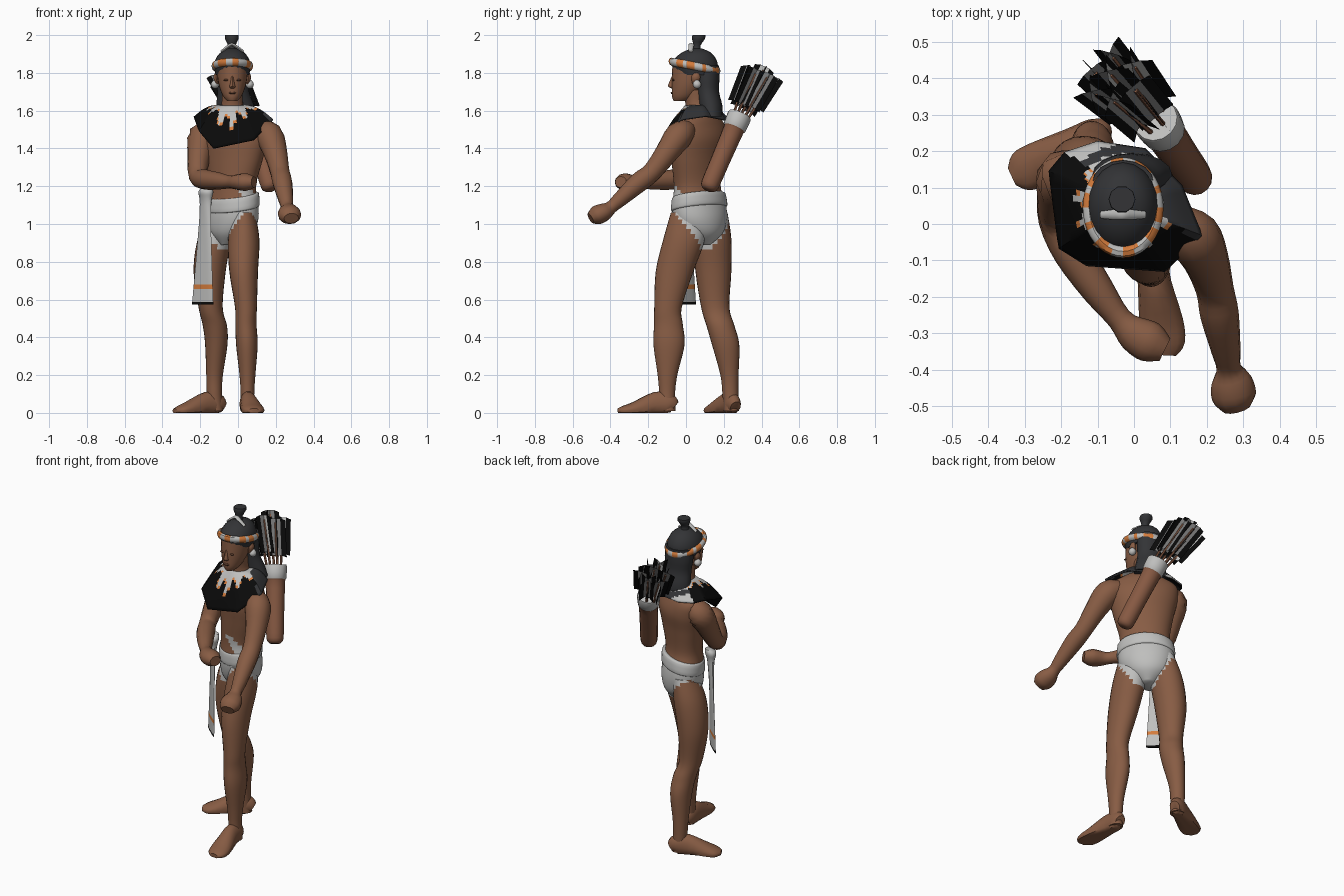
import bpy, bmesh, math, random
from mathutils import Vector

if "Cube" in bpy.data.objects:
    bpy.data.objects.remove(bpy.data.objects["Cube"])
random.seed(4)

# Colours
COL = {"skin": (.245, .108, .058), "cloth_white": (.52, .52, .51), "hair_charcoal": (.033, .034, .037),
       "feather_black": (.003, .003, .003), "bead_orange": (.66, .2, .045), "feather_grey": (.2, .2, .2),
       "leather": (.24, .1, .055), "face_dark": (.17, .073, .04)}
NAMES = list(COL)
MATS = []
for k in NAMES:
    m = bpy.data.materials.new(k)
    m.diffuse_color = (*COL[k], 1)
    m.use_nodes = True
    m.node_tree.nodes["Principled BSDF"].inputs["Base Color"].default_value = m.diffuse_color
    MATS.append(m)


def make(name, verts, faces, rule):
    """Mesh object; rule is a colour name or a function of the face centre."""
    me = bpy.data.meshes.new(name)
    me.from_pydata([tuple(v) for v in verts], [], faces)
    for m in MATS:
        me.materials.append(m)
    bm = bmesh.new()
    bm.from_mesh(me)
    bmesh.ops.recalc_face_normals(bm, faces=bm.faces)
    for f in bm.faces:
        f.material_index = NAMES.index(rule if isinstance(rule, str) else rule(f.calc_center_median()))
    bm.to_mesh(me)
    bm.free()
    ob = bpy.data.objects.new(name, me)
    bpy.context.collection.objects.link(ob)
    return ob


def smooth_rows(rows, steps):
    """Catmull-Rom interpolation of tuples."""
    n, out = len(rows), []
    get = lambda i: rows[max(0, min(n - 1, i))]
    for i in range(n - 1):
        for s in range(steps):
            t = s / steps
            out.append(tuple(.5 * (2 * q + (r - p) * t + (2 * p - 5 * q + 4 * r - u) * t * t
                                   + (3 * q - p - 3 * r + u) * t ** 3)
                             for p, q, r, u in zip(get(i - 1), get(i), get(i + 1), get(i + 2))))
    return out + [rows[-1]]


def loft(name, rows, rule, n=14, steps=3, along=False, floor=False):
    """Skin ellipses (x, y, z, a, b, angle); horizontal, or across the path if along."""
    rows = [tuple(r) + ((r[3],) if len(r) == 4 else ()) for r in rows]
    rows = smooth_rows([r if len(r) == 6 else r + (0,) for r in rows], steps)
    P = [Vector(r[:3]) for r in rows]
    verts, faces = [], []
    for i, r in enumerate(rows):
        if along:
            t = (P[min(i + 1, len(P) - 1)] - P[max(i - 1, 0)]).normalized()
            u = t.cross(Vector((0, 0, 1))).normalized()
            w = u.cross(t)
        else:
            g = math.radians(r[5])
            u, w = Vector((math.cos(g), math.sin(g), 0)), Vector((-math.sin(g), math.cos(g), 0))
        for k in range(n):
            h = 2 * math.pi * k / n
            v = P[i] + u * r[3] * math.cos(h) + w * r[4] * math.sin(h)
            if floor:
                v.z = max(v.z, 0)
            verts.append(v)
    for i in range(len(rows) - 1):
        for k in range(n):
            a, b = i * n + k, i * n + (k + 1) % n
            faces.append((a, b, b + n, a + n))
    faces += [tuple(range(n)), tuple(range(len(verts) - n, len(verts)))]
    return make(name, verts, faces, rule)


# Loincloth and shoulder strap are coloured regions of the body
def frontness(c):
    return -(c[0] + .03) * .73 - (c[1] - .07) * .68


def body_colour(c):
    x, y, z = c
    side = (x + .03) * .68 - (y - .07) * .73
    front = frontness(c)
    if .87 < z < 1.12 - .2 * front and abs(side) < (.035 if front > 0 else .06) + (z - .88) * .7:
        return "cloth_white"
    if front > -.03 and 1.1 < z < 1.24 and abs(z - 1.36 + 1.1 * (x + .13)) < .04:
        return "cloth_white"
    return "skin"


loft("torso", [(-.04, .08, .89, .04, .06, -48), (-.035, .08, .95, .12, .105, -48), (-.03, .075, 1.02, .155, .12, -48),
               (-.03, .07, 1.1, .16, .117, -48), (-.03, .06, 1.2, .142, .104, -44), (-.02, .06, 1.34, .17, .113, -38),
               (-.015, .065, 1.45, .195, .122, -36), (-.015, .067, 1.53, .19, .1, -35), (-.02, .065, 1.58, .125, .08, -28),
               (-.03, .06, 1.62, .062, .062, 0), (-.03, .045, 1.71, .055, .06, 0)], body_colour, n=48, steps=6)
belt = loft("waistband", [(-.03, .07, 1.08, .16, .117, -48), (-.03, .07, 1.09, .168, .124, -48),
                          (-.03, .068, 1.145, .162, .12, -46), (-.03, .066, 1.155, .15, .11, -46)], "cloth_white", n=24)
for v in belt.data.vertices:
    v.co.z -= .2 * frontness(v.co)

# Legs and feet
loft("left_leg", [(.03, .01, 1.06, .06, .09), (.03, -.01, .92, .083, .11), (.03, -.06, .75, .076, .1),
                  (.042, -.095, .56, .058, .073), (.042, -.093, .47, .056, .076), (.047, -.09, .36, .057, .082),
                  (.05, -.098, .2, .042, .052), (.05, -.1, .1, .036, .042), (.052, -.1, .01, .038, .045)],
     body_colour, n=24, steps=6)
loft("right_leg", [(-.09, .14, 1.06, .06, .08), (-.125, .14, .92, .088, .1), (-.15, .145, .75, .085, .095),
                   (-.145, .155, .56, .064, .075), (-.122, .183, .46, .064, .074), (-.115, .21, .36, .059, .072),
                   (-.124, .23, .2, .044, .048), (-.125, .235, .1, .04, .042), (-.118, .24, .01, .04, .04)],
     body_colour, n=24, steps=6)
loft("left_foot", [(.05, -.062, .03, .03, .035), (.05, -.09, .045, .042, .06), (.056, -.16, .042, .046, .07),
                   (.075, -.27, .02, .06, .04), (.085, -.33, .012, .055, .026), (.085, -.36, .01, .03, .014)],
     "skin", along=True, floor=True)
loft("right_foot", [(-.082, .262, .03, .03, .035), (-.11, .248, .045, .042, .06), (-.165, .22, .042, .046, .07),
                    (-.265, .165, .02, .06, .04), (-.31, .142, .012, .055, .026), (-.335, .13, .01, .026, .014)],
     "skin", along=True, floor=True)

# Arms with closed fists
loft("left_arm", [(.11, .01, 1.5, .05), (.163, -.035, 1.47, .074), (.198, -.1, 1.38, .063), (.222, -.18, 1.275, .052),
                  (.235, -.25, 1.22, .053), (.253, -.35, 1.13, .04), (.26, -.395, 1.09, .034),
                  (.268, -.43, 1.065, .056, .047), (.275, -.475, 1.045, .061, .05), (.282, -.505, 1.03, .04, .03)],
     "skin", n=12, along=True)
loft("right_arm", [(-.13, .135, 1.5, .05), (-.188, .13, 1.465, .076), (-.205, .08, 1.37, .063), (-.212, .01, 1.255, .05),
                   (-.17, -.075, 1.235, .053), (-.1, -.18, 1.228, .045), (-.04, -.26, 1.222, .034),
                   (.0, -.3, 1.222, .05, .042), (.045, -.325, 1.222, .056, .046), (.085, -.345, 1.222, .034, .03)],
     "skin", n=12, along=True)

# Head and face
loft("head", [(-.03, -.03, 1.65, .026, .035), (-.03, -.012, 1.675, .048, .062), (-.03, .008, 1.72, .067, .083),
              (-.03, .025, 1.77, .078, .1), (-.03, .04, 1.84, .085, .112)], "skin", n=24)
loft("nose", [(-.03, -.064, 1.785, .007, .01), (-.03, -.075, 1.745, .011, .016), (-.03, -.078, 1.728, .016, .017),
              (-.03, -.068, 1.718, .011, .01)], "skin", n=8, steps=2)
loft("lips", [(-.03, -.067, 1.687, .014, .01), (-.03, -.07, 1.694, .02, .012), (-.03, -.069, 1.7, .015, .01)],
     "face_dark", n=8, steps=1)
for s, side in ((-1, "right"), (1, "left")):
    x = -.03 + s * .033
    loft(side + "_eye", [(x, -.066, 1.757, .008, .004), (x, -.067, 1.762, .014, .006), (x, -.066, 1.767, .008, .004)],
         "face_dark", n=8, steps=1)
    e = -.03 + s * .078
    loft(side + "_ear", [(e, .05, 1.74, .01, .015), (e + s * .008, .052, 1.775, .014, .024),
                         (e + s * .006, .055, 1.8, .008, .015)], "skin", n=8)
    e += s * .014
    loft(side + "_earring", [(e, .058, 1.718, .008, .008), (e, .058, 1.728, .019, .02), (e, .058, 1.745, .021, .023),
                             (e, .058, 1.762, .008, .008)], "cloth_white", n=10, steps=2)

# Hair, topknot and its tie
loft("hair_cap", [(-.03, .055, 1.79, .09, .105), (-.03, .047, 1.84, .097, .122), (-.03, .05, 1.88, .085, .105),
                  (-.03, .055, 1.91, .06, .073), (-.032, .057, 1.928, .026, .03)], "hair_charcoal", n=20)
loft("back_hair", [(-.03, .11, 1.84, .085, .065), (-.03, .112, 1.77, .088, .065), (-.025, .115, 1.7, .084, .06),
                   (-.015, .13, 1.63, .1, .062), (-.005, .135, 1.57, .11, .06)], "hair_charcoal", n=16)
loft("topknot", [(-.033, .055, 1.915, .028), (-.033, .058, 1.945, .02), (-.033, .066, 1.98, .036),
                 (-.033, .068, 2.0, .036)], "hair_charcoal", n=10, steps=2)
loft("topknot_tie", [(-.09, .025, 1.912, .01, .006), (-.055, .026, 1.938, .014, .008), (-.032, .028, 1.95, .015, .008),
                     (-.008, .026, 1.938, .014, .008), (.03, .025, 1.912, .01, .006)], "cloth_white", n=8, along=True)

# Headband: wrapped ring of alternating beads
bpy.ops.mesh.primitive_torus_add(major_segments=40, minor_segments=8, major_radius=1, minor_radius=.18)
band = bpy.context.object
band.name = "headband"
for v in band.data.vertices:
    h = math.atan2(v.co.y, v.co.x)
    r = math.hypot(v.co.x, v.co.y) - 1
    y = math.sin(h) * (.12 + r * .1)
    v.co = (-.03 + math.cos(h) * (.093 + r * .1), .045 + y, 1.836 + v.co.z * .12 - y * .19)
for m in MATS:
    band.data.materials.append(m)
for p in band.data.polygons:
    h = math.atan2(p.center.y - .045, p.center.x + .03) / (2 * math.pi) % 1
    p.material_index = NAMES.index("bead_orange" if int(h * 20) % 2 else "cloth_white")

# Feathered collar: surface from the neck out to an angular outline
corners = [Vector(p) for p in ((-.232, .145, 1.565), (-.205, -.065, 1.49), (-.13, -.112, 1.4), (.085, -.128, 1.445),
                               (.185, -.03, 1.55), (.13, .105, 1.57), (.03, .205, 1.55), (-.1, .225, 1.55),
                               (-.19, .195, 1.555))]
outline = [p.lerp(corners[(i + 1) % 9], s / 8) for i, p in enumerate(corners) for s in range(8)]
RAD = 14
cv, cf, N = [], [], len(outline)
for j in range(RAD + 1):
    t = j / RAD
    for p in outline:
        d = Vector((p.x + .03, p.y - .055, 0)).normalized()
        v = (Vector((-.03, .055, 1.625)) + d * .058).lerp(p, t)
        v.z += .022 * math.sin(math.pi * t)
        cv.append(v)
for j in range(RAD):
    for k in range(N):
        a, b = j * N + k, j * N + (k + 1) % N
        cf.append((a, b, b + N, a + N))


def collar_colour(c):
    dx, dy = c.x + .03, c.y - .055
    front, r, h = -dx * .55 - dy * .83, math.hypot(dx, dy), math.atan2(dy, dx)
    if front < -.03:
        outer = "cloth_white" if dx < .05 else "hair_charcoal"
        return ("cloth_white", "hair_charcoal", outer, "hair_charcoal", outer)[min(4, int(max(0, r - .06) / .025))]
    edge = .11 + .022 * math.sin(h * 11)
    return "cloth_white" if r < edge else "bead_orange" if r < edge + .008 else "feather_black"


collar = make("collar", cv, cf, collar_colour)
sol = collar.modifiers.new("thickness", "SOLIDIFY")
sol.thickness, sol.offset = .008, 0

# Hanging sash with striped hem
loft("sash", [(-.165, .01, 1.195, .025, .02, -42), (-.17, .0, 1.17, .044, .032, -42), (-.172, .0, 1.1, .038, .018, -42),
              (-.178, .0, .9, .05, .008, -42), (-.187, .002, .575, .076, .005, -42)],
     lambda c: "feather_black" if c.z < .586 else "bead_orange" if .65 < c.z < .668 else "cloth_white",
     n=12, steps=16)

# Quiver
base, top = Vector((.165, .13, 1.215)), Vector((.062, .282, 1.57))
axis = (top - base).normalized()
qrows = [(*base.lerp(top, t), r) for t, r in ((-.1, .025), (-.06, .045), (.05, .05), (.3, .051), (.55, .053),
                                             (.8, .056), (.83, .062), (1, .065), (1.02, .055), (.97, .04))]
loft("quiver", qrows, lambda c: "cloth_white" if (c - base).dot(axis) > .82 * (top - base).length else "leather",
     n=14, steps=2, along=True)

# Arrows with crossed fletching vanes
side = axis.cross(Vector((0, 0, 1))).normalized()
up = side.cross(axis)
for i in range(7):
    h = 2 * math.pi * i / 6
    k = 0 if i == 6 else 1
    off = (side * math.cos(h) + up * math.sin(h)) * k
    start = top - axis * .1 + off * .03
    end = Vector((-.058, .4, 1.79)) + off * .066 + axis * random.uniform(-.03, .03)
    d = (end - start).normalized()
    loft("arrow_shaft_%d" % i, [(*start, .007), (*end, .007)], "leather", n=6, steps=1, along=True)
    for j in range(2):
        g = h + j * math.pi / 2 + .4
        w = side * math.cos(g) + up * math.sin(g)
        v = []
        for q in (-.056, -.026, .026, .056):
            v += [end - d * (.18 + abs(q) * .3) + w * q, end + d * (.035 - abs(q) * .4) + w * q]
        f = [(2 * q, 2 * q + 2, 2 * q + 3, 2 * q + 1) for q in range(3)]
        mid = "cloth_white" if (i + 2 * j) % 4 == 0 else "feather_grey"
        make("fletching_%d_%d" % (i, j), v, f,
             lambda c, e=end.copy(), w=w, mid=mid: mid if abs((c - e).dot(w)) < .02 else "feather_black")

# Smooth shading with sharp edges kept
bpy.ops.object.select_all(action="SELECT")
bpy.context.view_layer.objects.active = band
bpy.ops.object.shade_smooth_by_angle(angle=math.radians(50))
